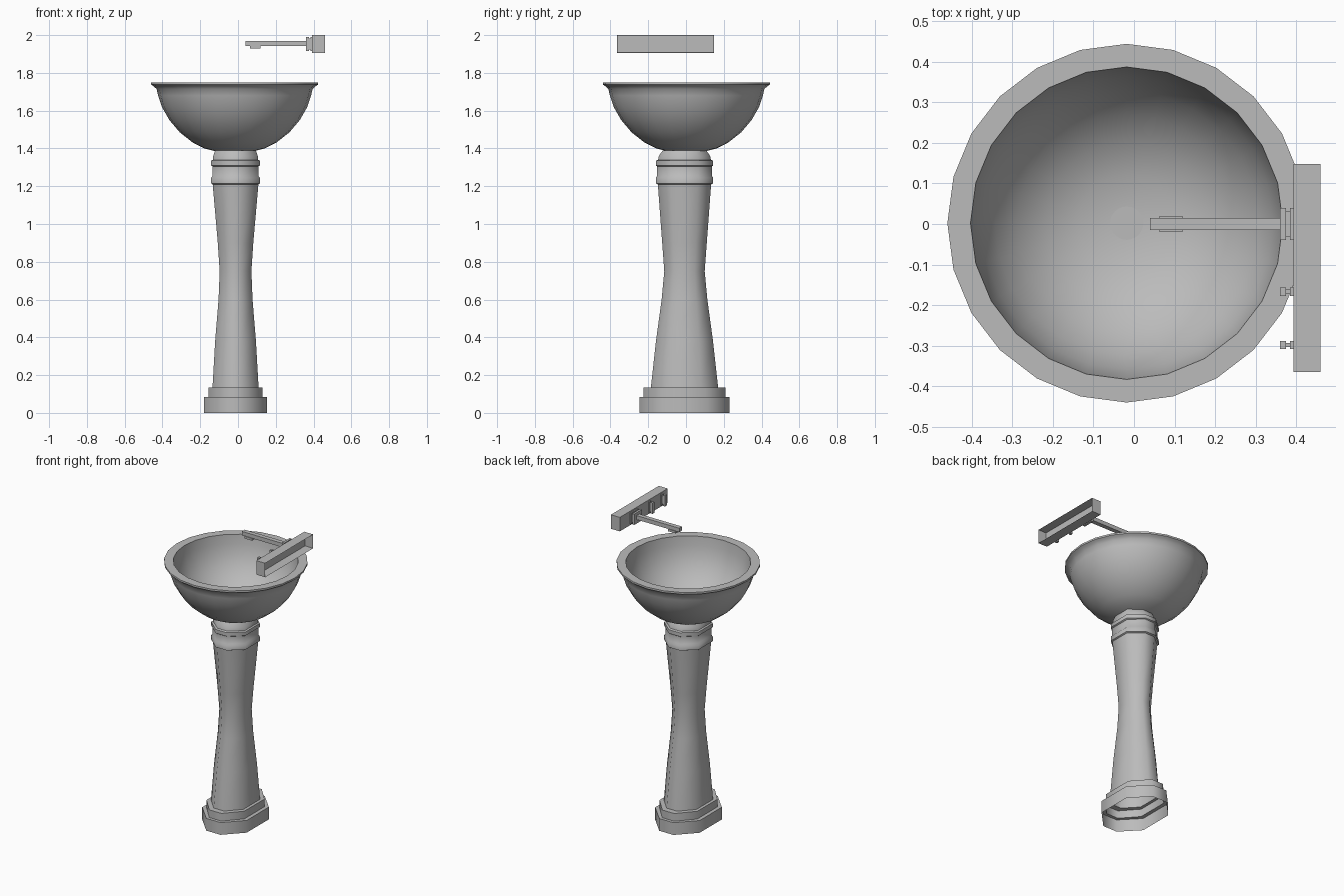
import bpy, bmesh, math
from mathutils import Vector

cube = bpy.data.objects.get("Cube")
if cube:
    bpy.data.objects.remove(cube, do_unlink=True)

grey = bpy.data.materials.new("plain grey")
grey.use_nodes = True
grey.diffuse_color = (0.5, 0.5, 0.5, 1)
grey.node_tree.nodes["Principled BSDF"].inputs["Base Color"].default_value = (0.5, 0.5, 0.5, 1)


def finish(bm, name, smooth=None):
    mesh = bpy.data.meshes.new(name)
    bm.to_mesh(mesh)
    bm.free()
    obj = bpy.data.objects.new(name, mesh)
    mesh.materials.append(grey)
    bpy.context.collection.objects.link(obj)
    if smooth:
        bpy.ops.object.select_all(action='DESELECT')
        obj.select_set(True)
        bpy.context.view_layer.objects.active = obj
        bpy.ops.object.shade_smooth_by_angle(angle=math.radians(smooth))
    return obj


def loft(name, outline, levels, centre, smooth, cap_end=False):
    """Stack scaled copies of a closed outline; levels are (half x, half y, z)."""
    bm = bmesh.new()
    rings = [[bm.verts.new((centre[0] + u * hx, centre[1] + v * hy, z)) for u, v in outline]
             for hx, hy, z in levels]
    n = len(outline)
    for a, b in zip(rings, rings[1:]):
        for i in range(n):
            j = (i + 1) % n
            bm.faces.new((a[i], a[j], b[j], b[i]))
    if cap_end:
        bm.faces.new(rings[-1])
    return finish(bm, name, smooth)


def box(name, x, y, z):
    bm = bmesh.new()
    bmesh.ops.create_cube(bm, size=1)
    for v in bm.verts:
        v.co = Vector([(lo + hi) / 2 + c * (hi - lo) for c, (lo, hi) in zip(v.co, (x, y, z))])
    return bm if name is None else finish(bm, name)


def circle(n):
    return [(math.cos(math.tau * i / n), math.sin(math.tau * i / n)) for i in range(n)]


# Basin: outer wall up to the lip, then down the inside to the drain
outer = [(0.10, 1.385), (0.16, 1.40), (0.22, 1.43), (0.29, 1.485), (0.345, 1.55),
         (0.385, 1.62), (0.405, 1.68), (0.413, 1.715), (0.43, 1.73), (0.442, 1.738), (0.442, 1.75)]
inner = [(0.385, 1.75), (0.378, 1.69), (0.36, 1.62), (0.325, 1.55), (0.27, 1.485),
         (0.20, 1.435), (0.12, 1.405), (0.04, 1.395)]
CENTRE = (-0.018, 0.002)
loft("basin", circle(24), [(r, r, z) for r, z in outer + inner], CENTRE, 40, True)
loft("drain", circle(24), [(0.041, 0.041, 1.395), (0.041, 0.041, 1.398)], CENTRE, 40, True)

# Pedestal: open-bottomed stepped foot, waisted shaft and ringed neck
octagon = [(1, 0.5), (0.32, 1), (-0.32, 1), (-1, 0.5),
           (-1, -0.5), (-0.32, -1), (0.32, -1), (1, -0.5)]
pedestal = [(0.167, 0.237, 0), (0.167, 0.237, 0.083), (0.142, 0.216, 0.083),
            (0.142, 0.216, 0.135), (0.122, 0.178, 0.135), (0.108, 0.151, 0.38),
            (0.09, 0.121, 0.6), (0.084, 0.107, 0.75), (0.094, 0.118, 0.9),
            (0.121, 0.141, 1.21), (0.129, 0.152, 1.215), (0.129, 0.152, 1.245),
            (0.121, 0.145, 1.255), (0.121, 0.145, 1.305), (0.129, 0.152, 1.31),
            (0.129, 0.152, 1.335), (0.12, 0.14, 1.34), (0.118, 0.136, 1.36),
            (0.108, 0.115, 1.39)]
loft("pedestal", octagon, pedestal, (-0.013, -0.008), 50)

# Wall bracket: a tray open on its outer side
bm = box(None, (0.393, 0.46), (-0.365, 0.148), (1.905, 2.0))
face = max(bm.faces, key=lambda f: f.calc_center_median().x)
bmesh.ops.inset_individual(bm, faces=[face], thickness=0.004)
bmesh.ops.translate(bm, verts=face.verts, vec=(-0.058, 0, 0))
finish(bm, "wall_bracket")


# Fittings: back plate, neck and front plate
def fitting(name, y, plate, neck):
    for part, x, w, h in (("front", (0.36, 0.375), plate, 0.037),
                          ("neck", (0.375, 0.386), neck, 0.028),
                          ("back", (0.385, 0.394), plate, 0.037)):
        box(f"{name}_{part}", x, (y - w, y + w), (1.953 - h, 1.953 + h))


fitting("spout_mount", 0, 0.04, 0.032)
fitting("inner_tap", -0.167, 0.01, 0.005)
fitting("outer_tap", -0.298, 0.01, 0.005)

# Spout and its nozzle
box("spout", (0.04, 0.362), (-0.015, 0.015), (1.943, 1.97))
box("nozzle", (0.063, 0.12), (-0.02, 0.02), (1.93, 1.945))
